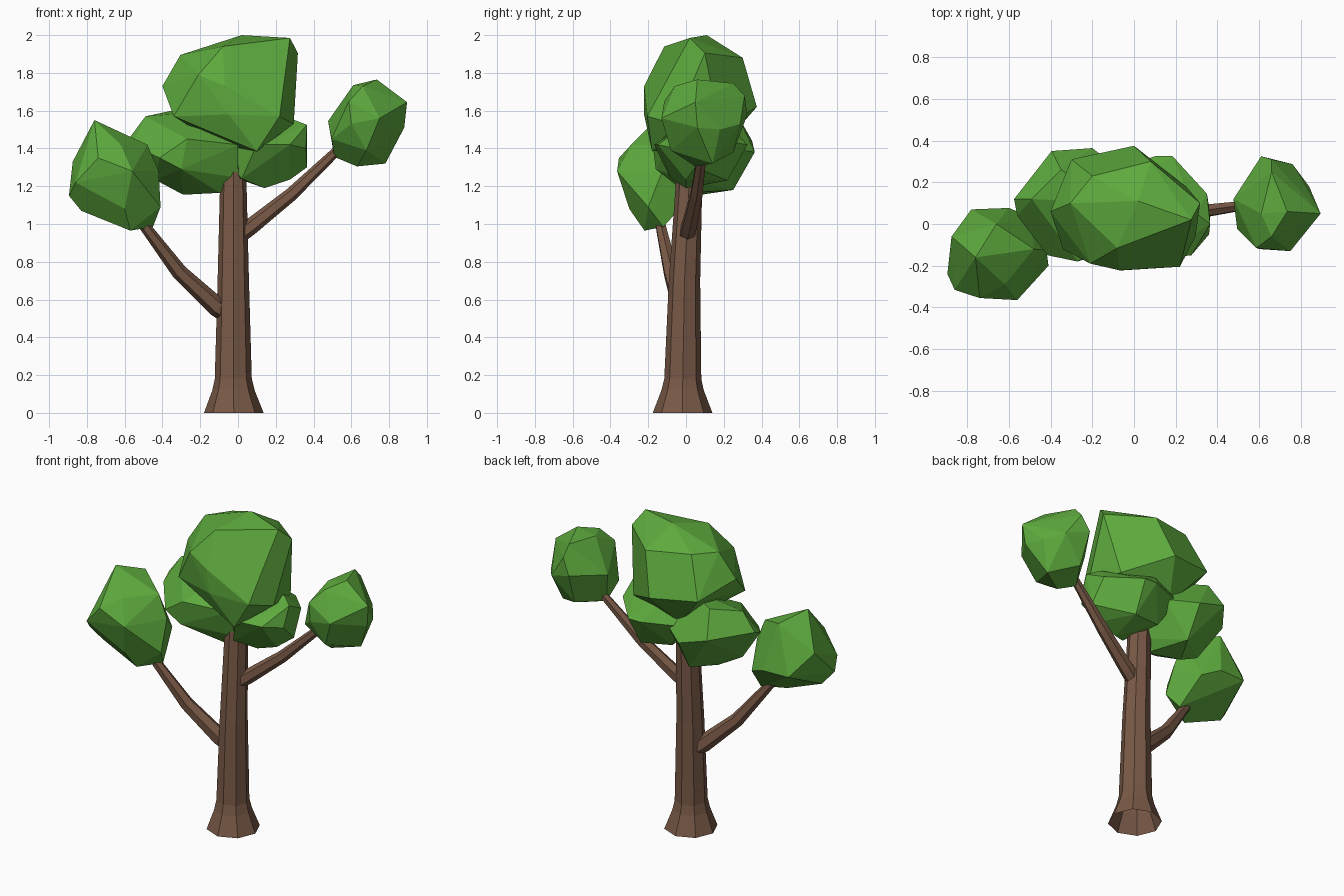
import bpy, bmesh, math
from mathutils import Vector


def material(name, rgb):
    m = bpy.data.materials.new(name)
    m.diffuse_color = (*rgb, 1)
    return m


BARK = material("bark brown", (0.19, 0.10, 0.062))
LEAF = material("leaf green", (0.11, 0.40, 0.047))


def finish(name, bm, mat):
    bmesh.ops.recalc_face_normals(bm, faces=bm.faces)
    me = bpy.data.meshes.new(name)
    bm.to_mesh(me)
    bm.free()
    me.materials.append(mat)
    ob = bpy.data.objects.new(name, me)
    bpy.context.collection.objects.link(ob)


def limb(name, path, sides, level=False):
    """Open-ended tapered tube along (x, y, z, radius) stations."""
    bm = bmesh.new()
    pts = [Vector(p[:3]) for p in path]
    rings = []
    for i, p in enumerate(path):
        d = (pts[min(i + 1, len(pts) - 1)] - pts[max(i - 1, 0)]).normalized()
        if level:
            u, v = Vector((1, 0, 0)), Vector((0, 1, 0))
        else:
            u = d.cross(Vector((0, 1, 0))).normalized()
            v = d.cross(u)
        rings.append([bm.verts.new(pts[i] + p[3] * (
            u * math.cos(2 * math.pi * k / sides) + v * math.sin(2 * math.pi * k / sides)))
            for k in range(sides)])
    for a, b in zip(rings, rings[1:]):
        for k in range(sides):
            j = (k + 1) % sides
            bm.faces.new((a[k], a[j], b[j], b[k]))
    finish(name, bm, BARK)


def clump(name, corners):
    """Faceted foliage: convex hull of a few corner points."""
    bm = bmesh.new()
    for c in corners:
        bm.verts.new(c)
    bmesh.ops.convex_hull(bm, input=bm.verts)
    loose = [v for v in bm.verts if not v.link_faces]
    bmesh.ops.delete(bm, geom=loose, context='VERTS')
    bmesh.ops.dissolve_limit(bm, angle_limit=math.radians(6), verts=bm.verts, edges=bm.edges)
    finish(name, bm, LEAF)


# trunk with flared foot
limb("trunk", [(-.022, -.018, 0, .158), (-.024, -.018, .12, .112), (-.025, -.017, .18, .098),
               (-.025, -.008, .7, .083), (-.025, .02, 1.3, .068)], 8, level=True)

# branches
limb("left_branch", [(-.06, -.01, .525, .05), (-.11, -.025, .56, .052), (-.31, -.08, .745, .042),
                     (-.48, -.13, .97, .03), (-.56, -.15, 1.08, .026)], 6)
limb("right_branch", [(-.01, .0, .93, .045), (.06, .015, .98, .044), (.28, .055, 1.155, .036),
                      (.5, .085, 1.365, .026), (.57, .095, 1.43, .024)], 6)

# foliage clumps
clump("left_foliage", [
    (-.76, -.16, 1.55), (-.66, 0, 1.49), (-.48, -.12, 1.42), (-.42, -.125, 1.28), (-.41, -.2, 1.09),
    (-.45, -.12, .985), (-.57, -.22, .965), (-.83, -.2, 1.07), (-.895, -.24, 1.15),
    (-.875, -.06, 1.33), (-.78, .07, 1.2), (-.6, .077, 1.2), (-.49, .03, 1.15),
    (-.56, -.365, 1.28), (-.74, -.355, 1.35), (-.86, -.316, 1.22), (-.6, -.3, 1.08),
    (-.62, -.29, 1.42)])

clump("right_foliage", [
    (.735, .06, 1.765), (.61, .05, 1.735), (.66, -.06, 1.73), (.66, .25, 1.745),
    (.61, .325, 1.58), (.66, .31, 1.68), (.76, .287, 1.53), (.895, .05, 1.645),
    (.88, .06, 1.51), (.84, .18, 1.5), (.75, -.13, 1.56), (.587, -.115, 1.65),
    (.6, -.12, 1.53), (.477, .12, 1.545), (.495, -.025, 1.45), (.51, .08, 1.355),
    (.63, .05, 1.305), (.78, .14, 1.32), (.62, .25, 1.38), (.68, -.08, 1.39)])

clump("top_foliage", [
    (.02, .11, 2), (.275, .02, 1.985), (.317, .1, 1.905), (.295, -.06, 1.53),
    (.22, -.205, 1.57), (-.07, -.222, 1.73), (-.05, -.222, 1.58), (-.21, -.19, 1.79),
    (-.34, -.12, 1.57), (-.4, .06, 1.73), (-.305, .1, 1.895), (-.08, -.115, 1.94),
    (.1, -.18, 1.385), (0, .375, 1.62), (-.3, .31, 1.65), (-.2, .23, 1.9),
    (.08, .3, 1.88), (.25, .18, 1.5), (-.1, .2, 1.42)])

clump("lower_left_foliage", [
    (-.49, .12, 1.57), (-.35, .26, 1.6), (-.575, .12, 1.455), (-.56, .04, 1.42),
    (-.415, -.15, 1.35), (-.27, -.18, 1.45), (-.3, -.16, 1.29), (-.44, .05, 1.235),
    (-.395, .35, 1.44), (-.2, .364, 1.38), (-.29, .08, 1.155), (-.095, 0, 1.165),
    (-.2, .25, 1.18), (0, -.09, 1.42), (0, -.03, 1.245), (-.04, .24, 1.4), (-.1, .1, 1.6)])

clump("lower_right_foliage", [
    (.365, 0, 1.525), (.365, .05, 1.3), (.36, -.05, 1.4), (.275, -.15, 1.42),
    (.1, -.17, 1.42), (.3, .05, 1.55), (.275, 0, 1.235), (.14, 0, 1.19),
    (.02, -.08, 1.24), (.1, .325, 1.42), (.185, .325, 1.42), (.35, .145, 1.45),
    (.17, .22, 1.23), (-.03, .18, 1.25), (-.13, .24, 1.42), (0, .2, 1.56)])
